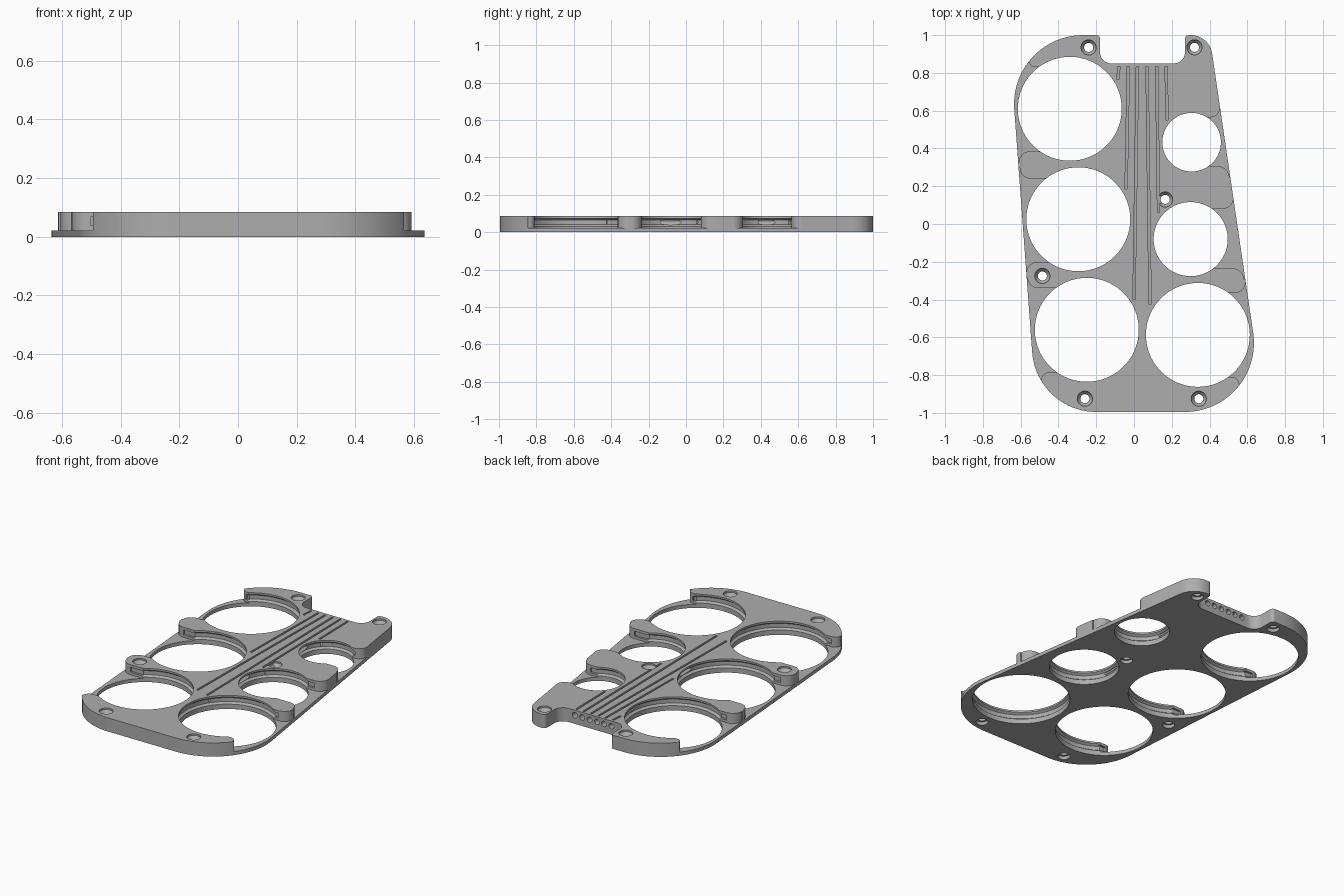
import bpy, bmesh
from math import radians, sin, cos, pi
from mathutils import Vector

default = bpy.data.objects.get("Cube")
if default:
    bpy.data.objects.remove(default, do_unlink=True)

HEIGHT, FLOOR = 0.085, 0.022

grey = bpy.data.materials.new("plain grey")
grey.use_nodes = True
colour = (0.42, 0.42, 0.42, 1)
grey.diffuse_color = colour
grey.node_tree.nodes["Principled BSDF"].inputs["Base Color"].default_value = colour


def arc(cx, cy, r, a0, a1, steps=20):
    angles = [radians(a0 + (a1 - a0) * i / steps) for i in range(steps + 1)]
    return [(cx + r * cos(a), cy + r * sin(a)) for a in angles]


def loft(name, rings):
    """Solid through a stack of matching closed rings of 3D points."""
    bm = bmesh.new()
    loops = [[bm.verts.new(p) for p in ring] for ring in rings]
    n = len(loops[0])
    for low, high in zip(loops, loops[1:]):
        for i in range(n):
            j = (i + 1) % n
            bm.faces.new((low[i], low[j], high[j], high[i]))
    bm.faces.new(loops[0])
    bm.faces.new(loops[-1])
    bmesh.ops.recalc_face_normals(bm, faces=bm.faces)
    mesh = bpy.data.meshes.new(name)
    bm.to_mesh(mesh)
    bm.free()
    obj = bpy.data.objects.new(name, mesh)
    bpy.context.collection.objects.link(obj)
    return obj


def prism(name, outline, z0, z1):
    return loft(name, [[(x, y, z) for x, y in outline] for z in (z0, z1)])


def turned(name, x, y, profile, steps=72):
    """Solid of revolution about a vertical axis from (radius, z) pairs."""
    return loft(name, [[(px, py, z) for px, py in arc(x, y, r, 0, 360, steps)[:-1]]
                       for r, z in profile])


def cut(cutter):
    cutter.hide_render = True
    mod = plate.modifiers.new("cut", 'BOOLEAN')
    mod.operation, mod.solver, mod.object = 'DIFFERENCE', 'EXACT', cutter
    bpy.ops.object.modifier_apply(modifier=mod.name)
    bpy.data.objects.remove(cutter, do_unlink=True)


# Plate outline with rounded corners and a notch in the rear edge
outline = (arc(-0.2, -0.655, 0.34, 184, 270) + arc(0.27, -0.63, 0.365, 270, 368)
           + arc(0.30, 0.885, 0.115, 8, 90) + arc(0.29, 0.98, 0.02, 90, 180, 6)
           + arc(0.21, 0.91, 0.06, 0, -90, 10) + arc(-0.12, 0.91, 0.06, 270, 180, 10)
           + arc(-0.20, 0.98, 0.02, 0, 90, 6) + arc(-0.27, 0.635, 0.365, 90, 184))
plate = prism("holder_plate", outline, 0, HEIGHT)
plate.data.materials.append(grey)
bpy.context.view_layer.objects.active = plate
plate.select_set(True)


# Side openings that leave a thin floor and round-ended arms
def opening(cx, low, high):
    side = 1 if cx > 0 else -1
    (y0, e0, r0), (y1, e1, r1) = low, high
    end = 0 if side > 0 else 180
    c0, c1 = e0 - side * r0, e1 - side * r1
    shape = [(cx, y0)] + arc(c0, y0 - r0, r0, 90, end, 12)
    shape += [(e0 + side * 0.3, y0 - r0), (e1 + side * 0.3, y1 + r1)]
    shape += arc(c1, y1 + r1, r1, end if side > 0 else -180, -90, 12) + [(cx, y1)]
    cut(prism("opening_cutter", shape, FLOOR, 0.2))
    # shallow groove along the arm faces
    g = 0.013
    groove = [(cx, y0 - g), (c0, y0 - g), (c1, y1 + g), (cx, y1 + g)]
    cut(prism("arm_groove_cutter", groove, 0.038, 0.068))


# (centre x, centre y, radius, lower arm, upper arm); arm = (y, tip x, tip radius)
cups = [
    (-0.34, 0.61, 0.275, (0.385, -0.61, 0.06), (0.83, -0.555, 0.03)),
    (-0.295, 0.025, 0.275, (-0.20, -0.57, 0.06), (0.24, -0.605, 0.06)),
    (-0.25, -0.56, 0.275, (-0.785, -0.49, 0.04), (-0.34, -0.565, 0.06)),
    (0.338, -0.587, 0.275, (-0.81, 0.555, 0.035), (-0.365, 0.592, 0.06)),
    (0.30, -0.08, 0.196, (-0.235, 0.582, 0.06), (0.08, 0.527, 0.06)),
    (0.305, 0.433, 0.155, (0.305, 0.505, 0.06), (0.565, 0.455, 0.05)),
]
for x, y, r, low, high in cups:
    opening(x, low, high)
    # through hole with an undercut groove round its wall
    cut(turned("cup_hole_cutter", x, y, [
        (r, -0.1), (r, 0.03), (r + 0.014, 0.04), (r + 0.014, 0.064),
        (r, 0.074), (r, 0.2)], 96))

# Countersunk screw holes
for x, y in [(-0.24, 0.935), (0.32, 0.935), (0.165, 0.13),
             (-0.485, -0.275), (-0.26, -0.925), (0.343, -0.925)]:
    cut(turned("screw_hole_cutter", x, y, [
        (0.035, -0.1), (0.035, 0.02), (0.024, 0.021), (0.024, 0.055),
        (0.04, 0.075), (0.04, 0.2)], 32))

# Long wire channels: a round bore opened by a narrow slit on top
for x0, x1, y1 in [(-0.08, -0.085, 0.765), (-0.03, -0.042, 0.185), (0.018, 0.0, -0.40),
                   (0.069, 0.085, -0.425), (0.12, 0.13, 0.06), (0.17, 0.175, 0.55)]:
    ring = arc(0, 0.053, 0.017, 0, 360, 20)[:-1]
    cut(loft("bore_cutter", [[(x + px, y, pz) for px, pz in ring]
                             for x, y in ((x0, 0.88), (x1, y1))]))
    w = 0.006
    slit = [(x0 - w, 0.835), (x0 + w, 0.835), (x1 + w, y1), (x1 - w, y1)]
    cut(prism("slit_cutter", slit, 0.055, 0.2))

bpy.ops.object.shade_smooth_by_angle(angle=radians(30))
